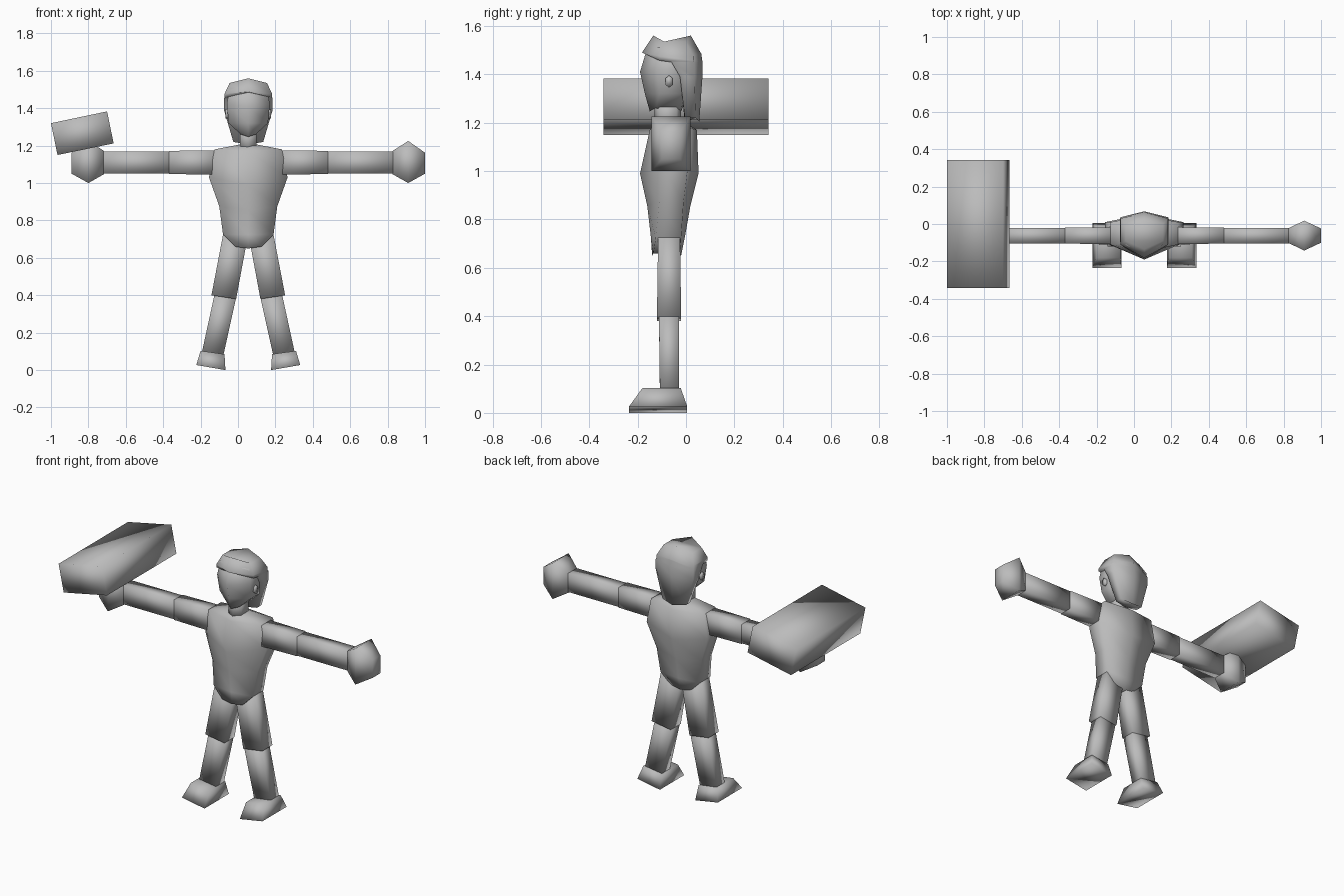
import bpy, bmesh, math
from mathutils import Vector

if "Cube" in bpy.data.objects:
    bpy.data.objects.remove(bpy.data.objects["Cube"], do_unlink=True)

CX = 0.055   # body centre line
CY = -0.062  # arm and leg depth centre

grey = bpy.data.materials.new("plain grey")
grey.use_nodes = True
grey.diffuse_color = (0.5, 0.5, 0.5, 1)
grey.node_tree.nodes["Principled BSDF"].inputs["Base Color"].default_value = (0.5, 0.5, 0.5, 1)


def loft(name, rings):
    """Skin a stack of equal-length rings and cap both ends."""
    bm = bmesh.new()
    loops = [[bm.verts.new(p) for p in ring] for ring in rings]
    n = len(loops[0])
    for a, b in zip(loops, loops[1:]):
        for i in range(n):
            j = (i + 1) % n
            bm.faces.new((a[i], a[j], b[j], b[i]))
    bm.faces.new(loops[0])
    bm.faces.new(loops[-1])
    bmesh.ops.recalc_face_normals(bm, faces=bm.faces)
    mesh = bpy.data.meshes.new(name)
    bm.to_mesh(mesh)
    bm.free()
    mesh.materials.append(grey)
    mesh.shade_smooth()
    obj = bpy.data.objects.new(name, mesh)
    bpy.context.collection.objects.link(obj)
    return obj


def hex_ring(w, front, side_front, side_back, back, z, lift=0.0):
    """Six-sided horizontal section, pointed at front and back."""
    return [(CX, front, z + lift), (CX + w, side_front, z), (CX + w, side_back, z),
            (CX, back, z + lift), (CX - w, side_back, z), (CX - w, side_front, z)]


def x_ring(s, x, y0, y1, z0, z1):
    """Rectangle across a limb that runs sideways."""
    x = CX + s * x
    return [(x, y0, z0), (x, y1, z0), (x, y1, z1), (x, y0, z1)]


def z_ring(s, inner, outer, y0, y1, z_in, z_out):
    """Sloping rectangle across a limb that runs downwards."""
    a, b = CX + s * inner, CX + s * outer
    return [(a, y0, z_in), (b, y0, z_out), (b, y1, z_out), (a, y1, z_in)]


# Torso, narrowing to the crotch
loft("torso", [
    hex_ring(0.05, -0.12, -0.10, -0.03, -0.01, 1.205),
    hex_ring(0.18, -0.15, -0.11, 0.01, 0.045, 1.18, -0.01),
    hex_ring(0.21, -0.19, -0.10, 0.01, 0.052, 1.03, -0.04),
    hex_ring(0.155, -0.16, -0.11, -0.01, 0.018, 0.875, -0.02),
    hex_ring(0.135, -0.145, -0.125, -0.02, -0.005, 0.725),
    hex_ring(0.07, -0.14, -0.135, -0.025, -0.02, 0.66, -0.01)])

# Neck, head and hair
loft("neck", [
    hex_ring(0.045, -0.13, -0.11, -0.04, -0.02, 1.17),
    hex_ring(0.045, -0.13, -0.11, -0.04, -0.02, 1.30)])
loft("head", [
    hex_ring(0.10, -0.16, -0.11, 0.0, 0.02, 1.51),
    hex_ring(0.115, -0.19, -0.12, 0.0, 0.03, 1.42, -0.01),
    hex_ring(0.105, -0.17, -0.11, -0.01, 0.01, 1.32),
    hex_ring(0.04, -0.15, -0.125, -0.04, -0.02, 1.26, -0.013)])
loft("hair", [
    hex_ring(0.10, -0.135, -0.09, 0.0, 0.02, 1.535, 0.025),
    hex_ring(0.128, -0.182, -0.11, 0.03, 0.06, 1.475, 0.015),
    hex_ring(0.128, -0.175, -0.11, 0.03, 0.063, 1.457, 0.03),
    hex_ring(0.13, -0.06, -0.06, 0.035, 0.068, 1.45),
    hex_ring(0.13, -0.025, -0.025, 0.035, 0.068, 1.39),
    hex_ring(0.08, -0.005, -0.005, 0.04, 0.055, 1.22, -0.015)])

for side, s in (("left", 1), ("right", -1)):
    # Ear
    loft(side + "_ear", [
        [(CX + s * x, -0.07 + 0.017 * math.sin(k * math.pi / 3),
          1.37 + 0.026 * math.cos(k * math.pi / 3)) for k in range(6)]
        for x in (0.09, 0.122)])

    # Arm and hand
    loft(side + "_upper_arm", [
        x_ring(s, 0.15, CY - 0.045, CY + 0.045, 1.045, 1.175),
        x_ring(s, 0.425, CY - 0.043, CY + 0.043, 1.048, 1.172)])
    loft(side + "_forearm", [
        x_ring(s, 0.40, CY - 0.041, CY + 0.041, 1.051, 1.169),
        x_ring(s, 0.79, CY - 0.041, CY + 0.041, 1.051, 1.169)])
    loft(side + "_hand", [
        x_ring(s, 0.772, CY - 0.04, CY + 0.04, 1.047, 1.172),
        x_ring(s, 0.855, CY - 0.08, CY + 0.08, 1.0, 1.225),
        x_ring(s, 0.945, CY - 0.038, CY + 0.038, 1.05, 1.162)])

    # Leg and foot
    loft(side + "_thigh", [
        z_ring(s, 0.0, 0.13, -0.115, -0.025, 0.73, 0.75),
        z_ring(s, 0.065, 0.197, -0.12, -0.02, 0.38, 0.40)])
    loft(side + "_shin", [
        z_ring(s, 0.06, 0.175, -0.112, -0.028, 0.41, 0.43),
        z_ring(s, 0.133, 0.247, -0.108, -0.028, 0.08, 0.10)])
    loft(side + "_foot", [
        z_ring(s, 0.127, 0.255, -0.18, -0.022, 0.085, 0.103),
        z_ring(s, 0.122, 0.278, -0.235, 0.005, 0.0, 0.027)])

# Slab resting on the right hand
loft("slab", [
    [(-1.0, y, 1.32), (-0.70, y, 1.383), (-0.665, y, 1.212), (-0.965, y, 1.15)]
    for y in (-0.342, 0.342)])
